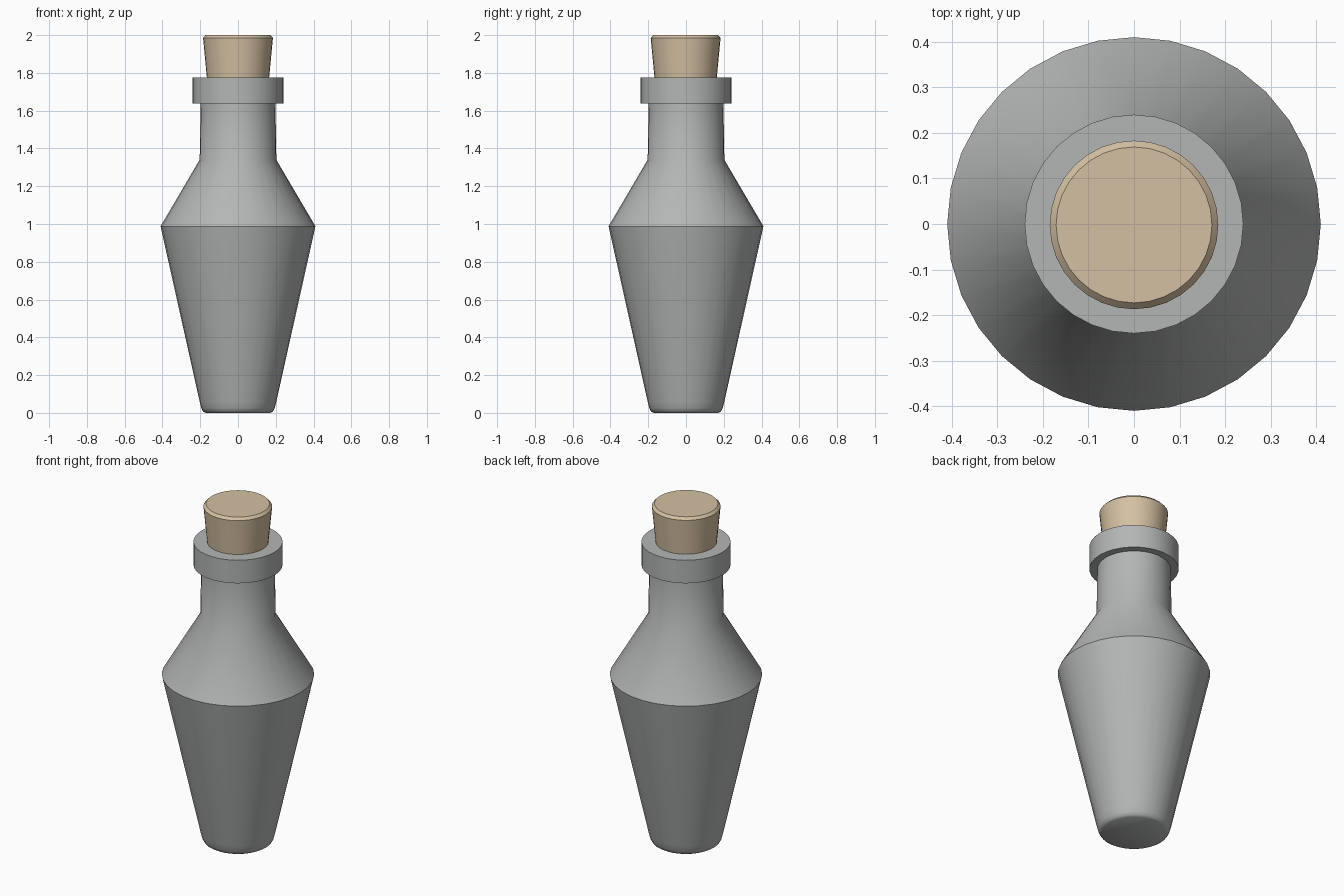
import bpy, bmesh, math

if "Cube" in bpy.data.objects:
    bpy.data.objects.remove(bpy.data.objects["Cube"], do_unlink=True)

SIDES = 32


def make_material(name, rgb):
    mat = bpy.data.materials.new(name)
    mat.use_nodes = True
    mat.diffuse_color = (*rgb, 1)
    mat.node_tree.nodes["Principled BSDF"].inputs["Base Color"].default_value = (*rgb, 1)
    return mat


def lathe(name, profile, mat, y=0.0):
    """Turn a (radius, height) profile, listed bottom to top, into a closed solid."""
    bm = bmesh.new()
    rings = []
    for r, z in profile:
        angles = [2 * math.pi * i / SIDES for i in range(SIDES)]
        rings.append([bm.verts.new((r * math.cos(a), y + r * math.sin(a), z)) for a in angles])
    for low, high in zip(rings, rings[1:]):
        for i in range(SIDES):
            j = (i + 1) % SIDES
            bm.faces.new((low[i], low[j], high[j], high[i]))
    bm.faces.new(rings[0][::-1])
    bm.faces.new(rings[-1])
    mesh = bpy.data.meshes.new(name)
    bm.to_mesh(mesh)
    bm.free()
    mesh.materials.append(mat)
    obj = bpy.data.objects.new(name, mesh)
    bpy.context.collection.objects.link(obj)
    bpy.ops.object.select_all(action="DESELECT")
    obj.select_set(True)
    bpy.context.view_layer.objects.active = obj
    bpy.ops.object.shade_smooth_by_angle(angle=math.radians(36))
    return obj


glass = make_material("grey glass", (0.45, 0.47, 0.46))
cork = make_material("tan cork", (0.66, 0.53, 0.36))

# Bottle: rounded foot, tapered body, shoulder, neck and square lip
lathe("bottle", [
    (0.172, 0.0), (0.185, 0.008), (0.194, 0.025), (0.203, 0.06),
    (0.41, 0.988), (0.203, 1.34), (0.198, 1.638),
    (0.24, 1.638), (0.24, 1.775),
], glass)

# Stopper: flared plug with a chamfered top, seated in the lip
lathe("stopper", [
    (0.155, 1.66), (0.165, 1.775), (0.185, 1.985), (0.171, 2.0),
], cork, y=-0.002)
